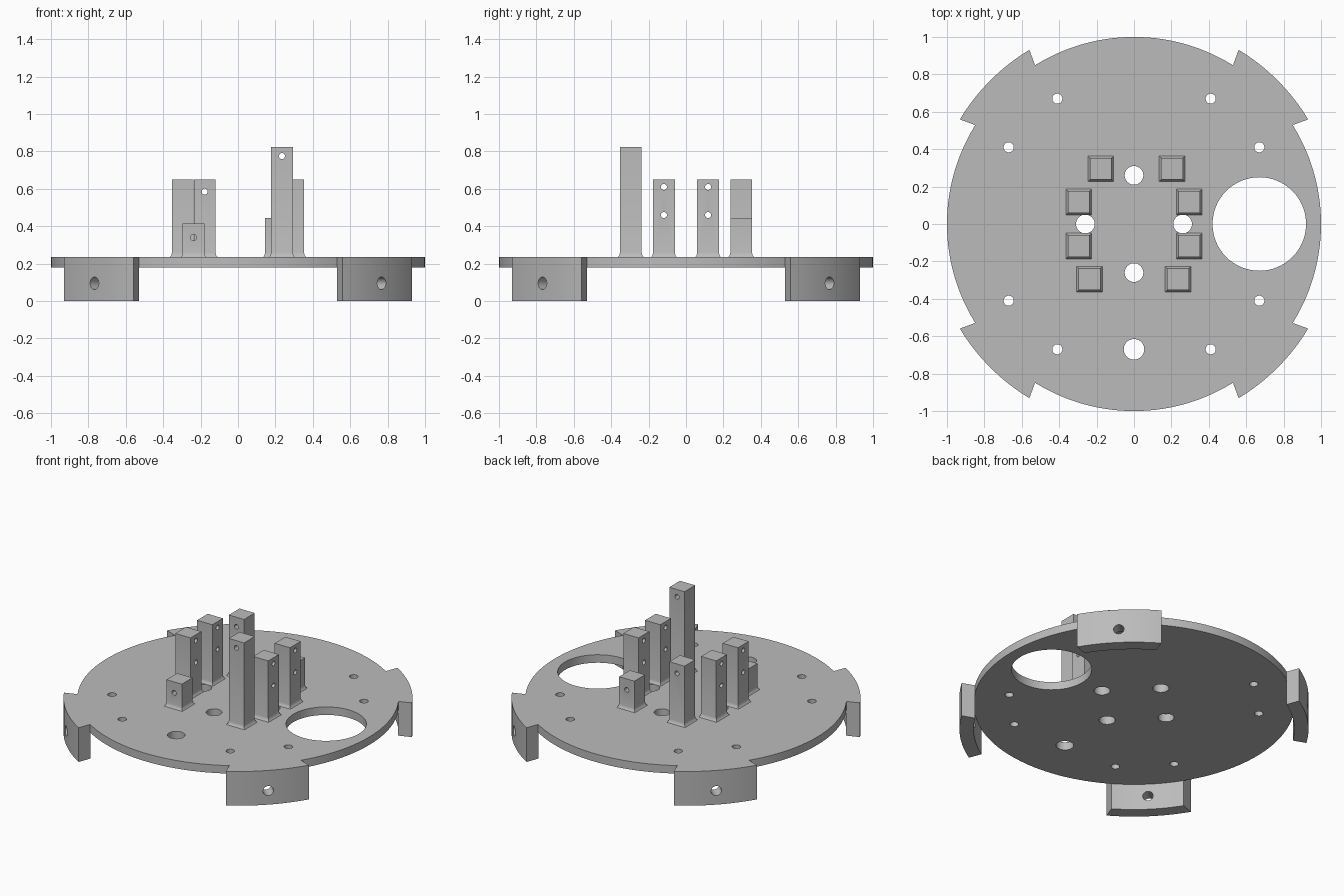
import bpy, bmesh
from math import sin, cos, radians, pi
from mathutils import Matrix, Vector

cube = bpy.data.objects.get("Cube")
if cube:
    bpy.data.objects.remove(cube, do_unlink=True)

grey = bpy.data.materials.new("mid grey")
grey.use_nodes = True
colour = (0.5, 0.5, 0.5, 1)
grey.diffuse_color = colour
grey.node_tree.nodes["Principled BSDF"].inputs["Base Color"].default_value = colour

BASE, TOP = 0.18, 0.235     # plate underside and upper face


def make(name, bm):
    bmesh.ops.recalc_face_normals(bm, faces=bm.faces)
    mesh = bpy.data.meshes.new(name)
    bm.to_mesh(mesh)
    bm.free()
    obj = bpy.data.objects.new(name, mesh)
    bpy.context.collection.objects.link(obj)
    mesh.materials.append(grey)
    return obj


def add_rod(bm, centre, axis, radius, length, sides=32):
    turn = Vector(axis).to_track_quat('Z', 'Y').to_matrix().to_4x4()
    bmesh.ops.create_cone(bm, cap_ends=True, segments=sides, radius1=radius,
                          radius2=radius, depth=length,
                          matrix=Matrix.Translation(centre) @ turn)


def loft(bm, rings):
    """Skin a stack of closed rings and cap both ends."""
    rows = [[bm.verts.new(p) for p in ring] for ring in rings]
    n = len(rows[0])
    for a, b in zip(rows, rows[1:]):
        for i in range(n):
            bm.faces.new((a[i], a[(i + 1) % n], b[(i + 1) % n], b[i]))
    bm.faces.new(rows[0][::-1])
    bm.faces.new(rows[-1])


def drill(obj, holes):
    """Cut round holes given as (centre, axis, radius, length)."""
    bm = bmesh.new()
    for centre, axis, radius, length in holes:
        add_rod(bm, centre, axis, radius, length, 64 if radius > 0.1 else 32)
    cutter = make("hole_cutter", bm)
    cutter.hide_render = True
    mod = obj.modifiers.new("holes", 'BOOLEAN')
    mod.operation, mod.solver, mod.object = 'DIFFERENCE', 'EXACT', cutter
    select(obj)
    bpy.ops.object.modifier_apply(modifier=mod.name)
    bpy.data.objects.remove(cutter, do_unlink=True)
    bpy.ops.object.shade_smooth_by_angle(angle=radians(30))


def select(obj):
    bpy.ops.object.select_all(action='DESELECT')
    obj.select_set(True)
    bpy.context.view_layer.objects.active = obj


# Round plate with its screw holes, centre holes and large opening
bm = bmesh.new()
add_rod(bm, (0, 0, (BASE + TOP) / 2), (0, 0, 1), 1, TOP - BASE, 160)
plate = make("round_plate", bm)
spots = [(0.67, 0, 0.25), (0, -0.67, 0.055)]
spots += [(0, 0.26, 0.05), (0, -0.26, 0.05), (0.26, 0, 0.05), (-0.26, 0, 0.05)]
for sx in (-1, 1):
    for sy in (-1, 1):
        spots += [(sx * 0.41, sy * 0.67, 0.027), (sx * 0.67, sy * 0.41, 0.027)]
drill(plate, [((x, y, BASE), (0, 0, 1), r, 0.5) for x, y, r in spots])

# Four curved rim tabs hanging down at the diagonals
for k, name in enumerate(("back_left", "back_right", "front_right", "front_left")):
    mid = pi / 4 + k * pi / 2

    def arc(radius, half, steps=16):
        return [(radius * cos(mid + half * t), radius * sin(mid + half * t))
                for t in (2 * i / steps - 1 for i in range(steps + 1))]

    outline = arc(1.086, radians(14)) + arc(0.998, radians(13.05))[::-1]
    bm = bmesh.new()
    loft(bm, [[(x, y, z) for x, y in outline] for z in (0, TOP)])
    tab = make("rim_tab_" + name, bm)
    out = Vector((cos(mid), sin(mid), 0))
    drill(tab, [(out * 1.04 + Vector((0, 0, 0.095)), out, 0.033, 0.4)])


def post(name, x, y, top, axis, hole_heights):
    """Square post with a small flared foot and cross-drilled holes."""
    bm = bmesh.new()
    rings = []
    for half, z in ((0.069, TOP - 0.005), (0.069, TOP), (0.062, TOP + 0.008),
                    (0.058, TOP + 0.024), (0.058, top)):
        rings.append([(x + sx * half, y + sy * half, z)
                      for sx, sy in ((-1, -1), (1, -1), (1, 1), (-1, 1))])
    loft(bm, rings)
    obj = make(name, bm)
    drill(obj, [((x, y, z), axis, 0.016, 0.3) for z in hole_heights])


# Front and back posts, drilled front to back
post("front_left_post", 0.235, -0.295, 0.825, (0, 1, 0), [0.775])
post("front_right_post", -0.238, -0.295, 0.415, (0, 1, 0), [0.34])
post("back_left_post", 0.203, 0.295, 0.445, (0, 1, 0), [0.37])
post("back_right_post", -0.178, 0.295, 0.65, (0, 1, 0), [0.585])

# Side posts, drilled sideways with two holes each
for side, sx in (("left", 1), ("right", -1)):
    for end, sy in (("rear", 1), ("fore", -1)):
        post(f"{side}_{end}_side_post", sx * 0.295, sy * 0.118, 0.65,
             (1, 0, 0), [0.46, 0.61])
